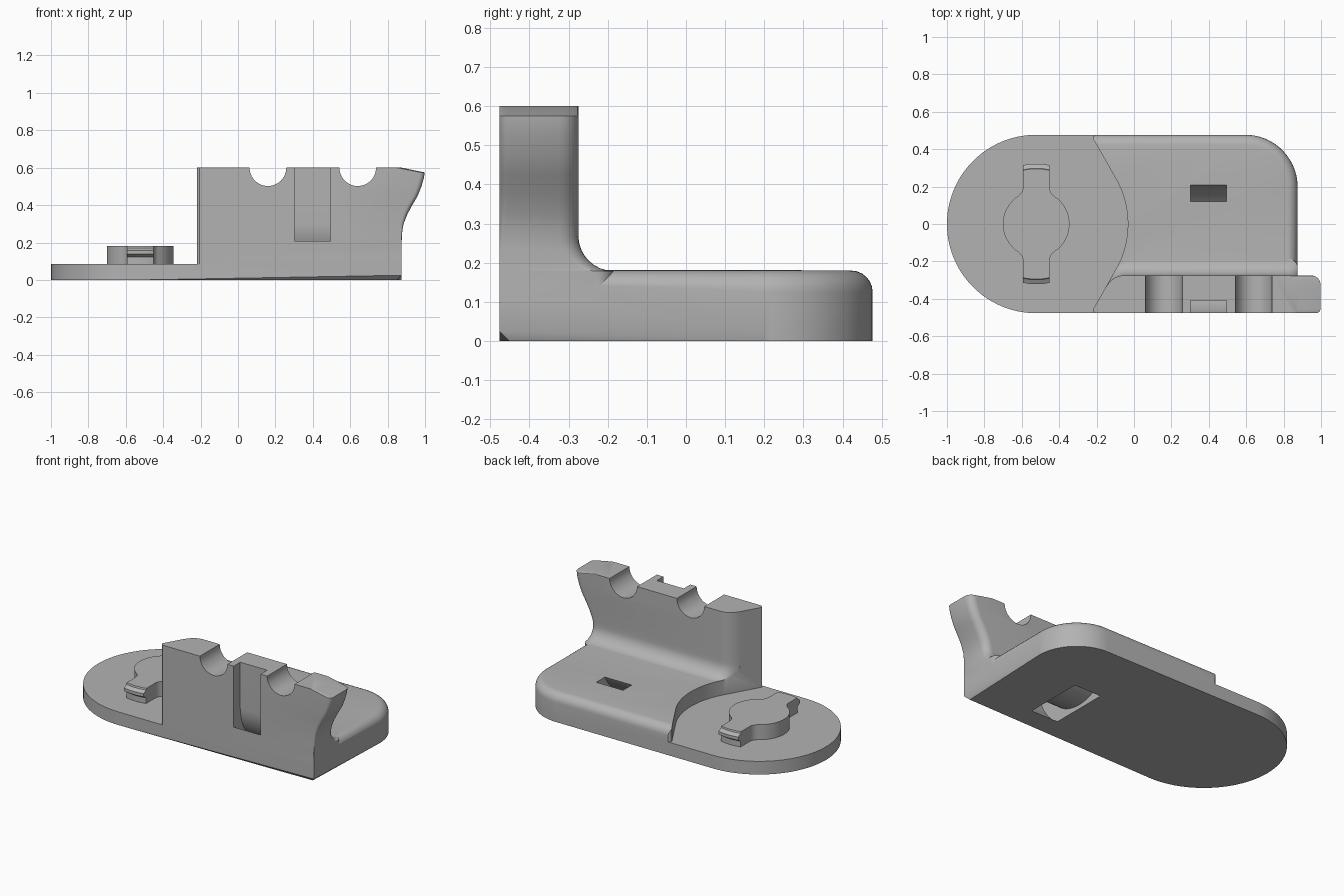
import bpy, bmesh, math
from math import sin, cos, pi, radians, hypot, atan2, acos

if "Cube" in bpy.data.objects:
    bpy.data.objects.remove(bpy.data.objects["Cube"])

H = 0.477            # half depth
CX = -0.523          # centre of the round end
grey = bpy.data.materials.new("light_grey")
grey.diffuse_color = (0.45, 0.45, 0.45, 1)
grey.use_nodes = True
grey.node_tree.nodes["Principled BSDF"].inputs["Base Color"].default_value = grey.diffuse_color


def arc(cx, cy, r, a0, a1, n):
    return [(cx + r * cos(radians(a0 + (a1 - a0) * i / n)),
             cy + r * sin(radians(a0 + (a1 - a0) * i / n))) for i in range(n + 1)]


def loft(name, rings, bevels=()):
    """Solid through rings of 3D points; bevels = (z, width, segments) for flat edges."""
    bm = bmesh.new()
    vs = [[bm.verts.new(p) for p in ring] for ring in rings]
    n = len(vs[0])
    bm.faces.new(vs[0])
    bm.faces.new(vs[-1][::-1])
    for a, b in zip(vs, vs[1:]):
        for i in range(n):
            bm.faces.new((a[i], b[i], b[(i + 1) % n], a[(i + 1) % n]))
    for z, width, seg in bevels:
        edges = [e for e in bm.edges if all(abs(v.co.z - z) < 1e-5 for v in e.verts)]
        bmesh.ops.bevel(bm, geom=edges, offset=width, segments=seg, profile=0.5,
                        affect='EDGES')
    bmesh.ops.recalc_face_normals(bm, faces=bm.faces)
    mesh = bpy.data.meshes.new(name)
    bm.to_mesh(mesh)
    bm.free()
    mesh.materials.append(grey)
    ob = bpy.data.objects.new(name, mesh)
    bpy.context.collection.objects.link(ob)
    return ob


def prism(name, pts, lo, hi, axis='z', bevels=()):
    place = {'z': lambda p, h: (p[0], p[1], h),
             'y': lambda p, h: (p[0], h, p[1]),
             'x': lambda p, h: (h, p[0], p[1])}[axis]
    return loft(name, [[place(p, h) for p in pts] for h in (lo, hi)], bevels)


def combine(a, b, op):
    """Apply a boolean of b onto a and remove b."""
    b.hide_render = True
    m = a.modifiers.new(op, 'BOOLEAN')
    m.operation, m.solver, m.object = op, 'EXACT', b
    bpy.context.view_layer.objects.active = a
    bpy.ops.object.modifier_apply(modifier=m.name)
    bpy.data.objects.remove(b)


# Deck: round left end, rounded back right corner, soft top edge, chamfered foot
outline = arc(CX, 0, H, 90, 270, 48) + [(0.875, -H)] + arc(0.595, H - 0.28, 0.28, 0, 90, 20)
body = prism("bracket_body", outline, 0, 0.18, 'z', [(0, 0.025, 1), (0.18, 0.055, 6)])

# Upright wall: flared right end, fillet where it meets the deck
FLARE = [(0.2, .875), (0.25, .877), (0.3, .885), (0.35, .905), (0.4, .932),
         (0.45, .961), (0.5, .981), (0.55, .995), (0.6, 1.0)]


def flare(z):
    for (z0, x0), (z1, x1) in zip(FLARE, FLARE[1:]):
        if z0 <= z <= z1:
            return x0 + (x1 - x0) * (z - z0) / (z1 - z0)
    return 0.875


def wall_ring(z, off):
    x, yb = flare(z), -0.275 + off
    rf = 0.003 + 0.022 * min(1, max(0, (z - 0.22) / 0.15))
    p = [(-0.3, -H)] + arc(x - rf, -H + rf, rf, -90, 0, 4)
    p += arc(x - 0.05, yb - 0.05, 0.05, 0, 90, 6)
    # rounded back left corner, running onto the seam line
    a, c, e = ((-0.05 + off / 2, yb), (-0.113 + off / 2, yb), (-0.15 + off / 2, -0.337 + off))
    for i in range(9):
        t = i / 8
        p.append(tuple((1 - t) ** 2 * a[k] + 2 * t * (1 - t) * c[k] + t * t * e[k]
                       for k in (0, 1)))
    p.append((-0.3, e[1]))
    return [(q[0], q[1], z) for q in p]


rings = [wall_ring(0.1, 0.09)]
for i in range(9):
    t = pi / 2 * i / 8
    rings.append(wall_ring(0.269 - 0.09 * cos(t), 0.09 * (1 - sin(t))))
rings += [wall_ring(0.3 + 0.025 * i, 0) for i in range(13)]
combine(body, loft("wall", rings), 'UNION')

# Clear the low round end along the curved seam
R = 0.49
ta = math.degrees(atan2(0.46, -0.22 - CX) - acos(R / hypot(0.46, -0.22 - CX)))
corner = [(-0.198, 0.485), (-0.205, 0.477), (-0.215, 0.47), (-0.22, 0.458)]
seam = ([(-1.3, -0.7), (-0.198, -0.7)] + [(x, -y) for x, y in corner]
        + arc(CX, 0, R, -ta, ta, 24) + corner[::-1] + [(-0.198, 0.7), (-1.3, 0.7)])
combine(body, prism("seam_cutter", seam, 0.085, 1.0), 'DIFFERENCE')

# Two round notches in the top of the wall
for x in (0.16, 0.64):
    combine(body, prism("notch_cutter", arc(x, 0.6, 0.098, 0, 352.5, 47), -0.7, 0, 'y'),
            'DIFFERENCE')

# Strap channel: slot down the wall front, curving under and up through the deck
channel = ([(-0.41, 0.8)] + arc(-0.13, 0.306, 0.28, 180, 360, 40)
           + arc(-0.13, 0.306, 0.361, 360, 180, 40) + [(-0.491, 0.8)])
combine(body, prism("channel_cutter", channel, 0.303, 0.495, 'x'), 'DIFFERENCE')

# Locking knob: disc with two lipped arms
fr, hw, kr = 0.06, 0.07, 0.178
fy = math.sqrt((kr + fr) ** 2 - (hw + fr) ** 2)
fa = math.degrees(atan2(fy, hw + fr))
quarter = arc(0, 0, kr, 0, fa, 10) + arc(hw + fr, fy, fr, fa + 180, 180, 8)[1:] + [(hw, 0.4)]
half = quarter + [(-x, y) for x, y in quarter[::-1]]
full = half + [(x, -y) for x, y in half[::-1]][1:-1]
knob = prism("locking_knob", [(x + CX, y) for x, y in full], 0.05, 0.182)
lip = [(0.298, 0.04), (0.298, 0.122), (0.322, 0.138), (0.322, 0.158), (0.298, 0.172),
       (0.290, 0.20)]
lathe = loft("lip_limit", [[(x, y, z) for x, y in arc(CX, 0, r, 0, 357.1875, 127)]
                           for r, z in lip])
combine(knob, lathe, 'INTERSECT')
combine(body, knob, 'UNION')

# Smooth curves, crisp edges
bpy.ops.object.select_all(action='DESELECT')
body.select_set(True)
bpy.context.view_layer.objects.active = body
bpy.ops.object.shade_smooth_by_angle(angle=radians(30))
